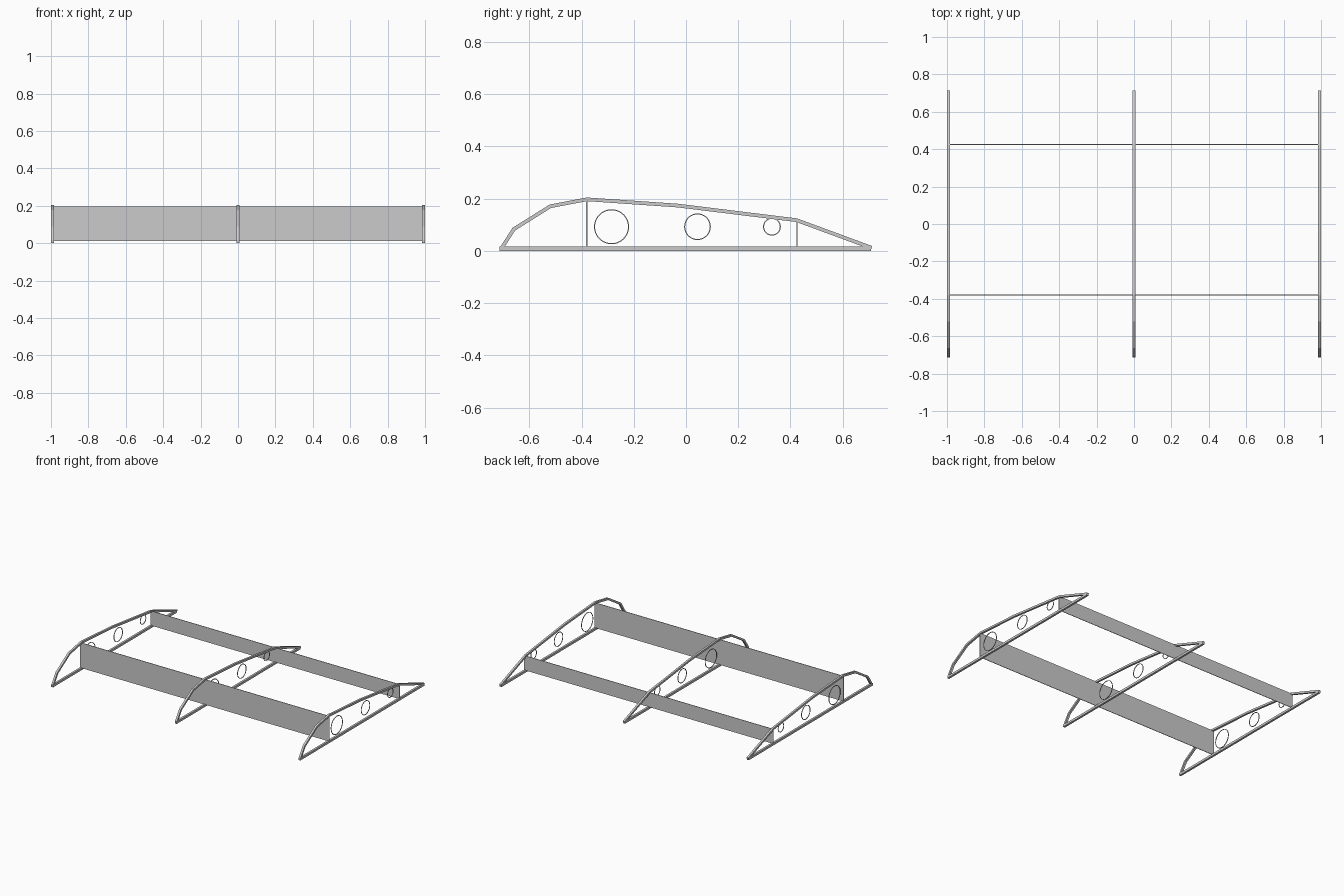
import bpy, bmesh, math

if "Cube" in bpy.data.objects:
    bpy.data.objects.remove(bpy.data.objects["Cube"])

grey = bpy.data.materials.new("light grey")
grey.diffuse_color = (0.6, 0.6, 0.6, 1)
grey.use_nodes = True
grey.node_tree.nodes["Principled BSDF"].inputs["Base Color"].default_value = grey.diffuse_color

RIB_X = (-0.9925, 0.0, 0.9925)
CAP_W, CAP_T = 0.015, 0.014

# Upper outline of the rib, leading edge to trailing edge (y, z)
TOP = [(-0.713, 0.012), (-0.664, 0.088), (-0.522, 0.177), (-0.38, 0.204),
       (-0.03, 0.18), (0.425, 0.124), (0.713, 0.018)]
# Round web openings (y, z, radius)
RINGS = [(-0.285, 0.092, 0.067), (0.044, 0.092, 0.051), (0.329, 0.092, 0.034)]
# Spars (y, top z)
SPARS = {"front_spar": (-0.38, 0.195), "rear_spar": (0.425, 0.118)}


def finish(bm, name):
    bmesh.ops.recalc_face_normals(bm, faces=bm.faces)
    mesh = bpy.data.meshes.new(name)
    bm.to_mesh(mesh)
    bm.free()
    mesh.materials.append(grey)
    obj = bpy.data.objects.new(name, mesh)
    bpy.context.collection.objects.link(obj)
    return obj


def strip(name, x, width, outer, inner, closed=False):
    """Solid band between two matching (y, z) lines, extruded along x."""
    bm = bmesh.new()
    rows = []
    for (oy, oz), (iy, iz) in zip(outer, inner):
        a, b = x - width / 2, x + width / 2
        rows.append([bm.verts.new(p) for p in
                     ((a, oy, oz), (b, oy, oz), (b, iy, iz), (a, iy, iz))])
    n = len(rows)
    for i in range(n if closed else n - 1):
        p, q = rows[i], rows[(i + 1) % n]
        for k in range(4):
            m = (k + 1) % 4
            bm.faces.new((p[k], p[m], q[m], q[k]))
    if not closed:
        bm.faces.new(rows[0])
        bm.faces.new(rows[-1])
    return finish(bm, name)


def inset(line, t):
    """Offset an open line downwards by t with mitred corners."""
    normals = []
    for (y0, z0), (y1, z1) in zip(line, line[1:]):
        d = math.hypot(y1 - y0, z1 - z0)
        normals.append(((z1 - z0) / d, -(y1 - y0) / d))
    out = []
    for i, (y, z) in enumerate(line):
        a = normals[max(i - 1, 0)]
        b = normals[min(i, len(normals) - 1)]
        s = t / (1 + a[0] * b[0] + a[1] * b[1])
        out.append((y + (a[0] + b[0]) * s, z + (a[1] + b[1]) * s))
    return out


def circle(y, z, r, n=48):
    return [(y + r * math.cos(2 * math.pi * i / n),
             z + r * math.sin(2 * math.pi * i / n)) for i in range(n)]


for i, x in enumerate(RIB_X, 1):
    # Curved upper cap and flat lower cap
    strip(f"rib_{i}_upper_cap", x, CAP_W, TOP, inset(TOP, CAP_T))
    strip(f"rib_{i}_lower_cap", x, CAP_W,
          [(-0.713, 0.016), (0.708, 0.016)], [(-0.713, 0.0), (0.708, 0.0)])
    # Thin rings inside the rib
    for j, (y, z, r) in enumerate(RINGS, 1):
        strip(f"rib_{i}_ring_{j}", x, 0.004, circle(y, z, r),
              circle(y, z, r - 0.004), closed=True)

# Thin spars running the full span
for name, (y, top) in SPARS.items():
    a, b, h = y - 0.002, y + 0.002, 0.012
    strip(name, 0, 2.0, [(a, top), (b, top)], [(a, h), (b, h)])
